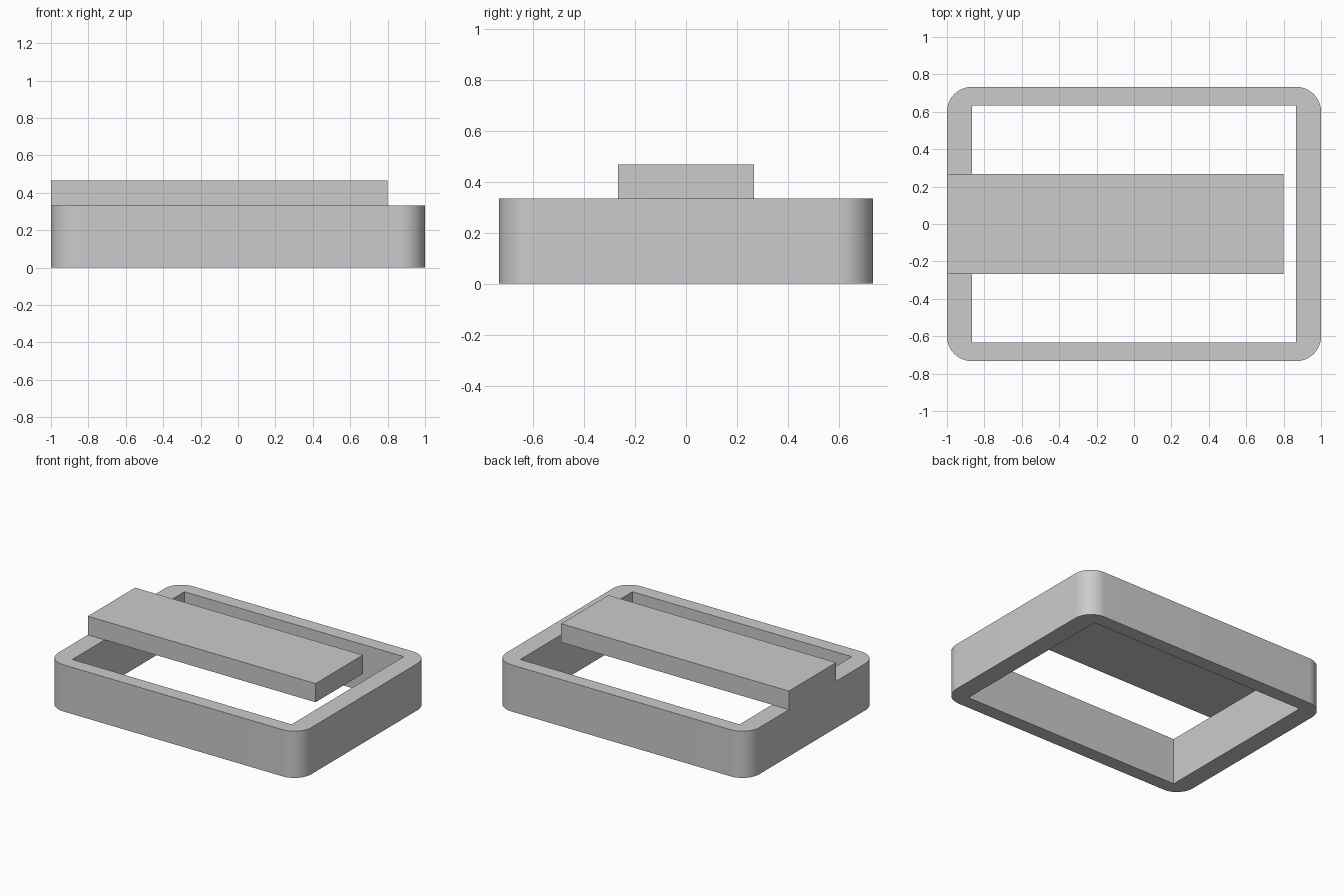
import bpy
import bmesh
from math import cos, sin, pi, radians

if "Cube" in bpy.data.objects:
    bpy.data.objects.remove(bpy.data.objects["Cube"], do_unlink=True)

U = 1 / 15                      # design unit
HALF_X, HALF_Y = 15 * U, 11 * U
FRAME_TOP, BAR_TOP = 5 * U, 7 * U

grey = bpy.data.materials.new("plain grey")
grey.use_nodes = True
colour = (0.6, 0.6, 0.6, 1)
grey.diffuse_color = colour
grey.node_tree.nodes["Principled BSDF"].inputs["Base Color"].default_value = colour


def rounded_rectangle(hx, hy, r, steps=16):
    """Outline points, counter-clockwise from the +x +y corner."""
    points = []
    for i, (sx, sy) in enumerate([(1, 1), (-1, 1), (-1, -1), (1, -1)]):
        for k in range(steps + 1):
            a = (i + k / steps) * pi / 2
            points.append((sx * (hx - r) + r * cos(a), sy * (hy - r) + r * sin(a)))
    return points


def rectangle(x0, x1, y0, y1):
    return [(x1, y1), (x0, y1), (x0, y0), (x1, y0)]


def extrude_outline(name, loops, z0, z1):
    """Solid from an outer outline and optional hole outlines."""
    bm = bmesh.new()
    edges = []
    for loop in loops:
        verts = [bm.verts.new((x, y, z0)) for x, y in loop]
        edges += [bm.edges.new((v, verts[i - 1])) for i, v in enumerate(verts)]
    bmesh.ops.triangle_fill(bm, edges=edges, use_beauty=True)
    result = bmesh.ops.extrude_face_region(bm, geom=bm.faces[:])
    top = [g for g in result["geom"] if isinstance(g, bmesh.types.BMVert)]
    bmesh.ops.translate(bm, verts=top, vec=(0, 0, z1 - z0))
    bmesh.ops.recalc_face_normals(bm, faces=bm.faces[:])
    mesh = bpy.data.meshes.new(name)
    bm.to_mesh(mesh)
    bm.free()
    mesh.materials.append(grey)
    obj = bpy.data.objects.new(name, mesh)
    bpy.context.collection.objects.link(obj)
    bpy.ops.object.select_all(action="DESELECT")
    obj.select_set(True)
    bpy.context.view_layer.objects.active = obj
    bpy.ops.object.shade_smooth_by_angle(angle=radians(30))
    return obj


# Open frame: rounded outside corners, square inside corners
extrude_outline("frame", [
    rounded_rectangle(HALF_X, HALF_Y, 2 * U),
    rectangle(-13 * U, 13 * U, -9.5 * U, 9.5 * U),
], 0, FRAME_TOP)

# Tongue resting on the right rim and reaching over the opening
extrude_outline("tongue", [rectangle(-HALF_X, 12 * U, -4 * U, 4 * U)],
                FRAME_TOP, BAR_TOP)
